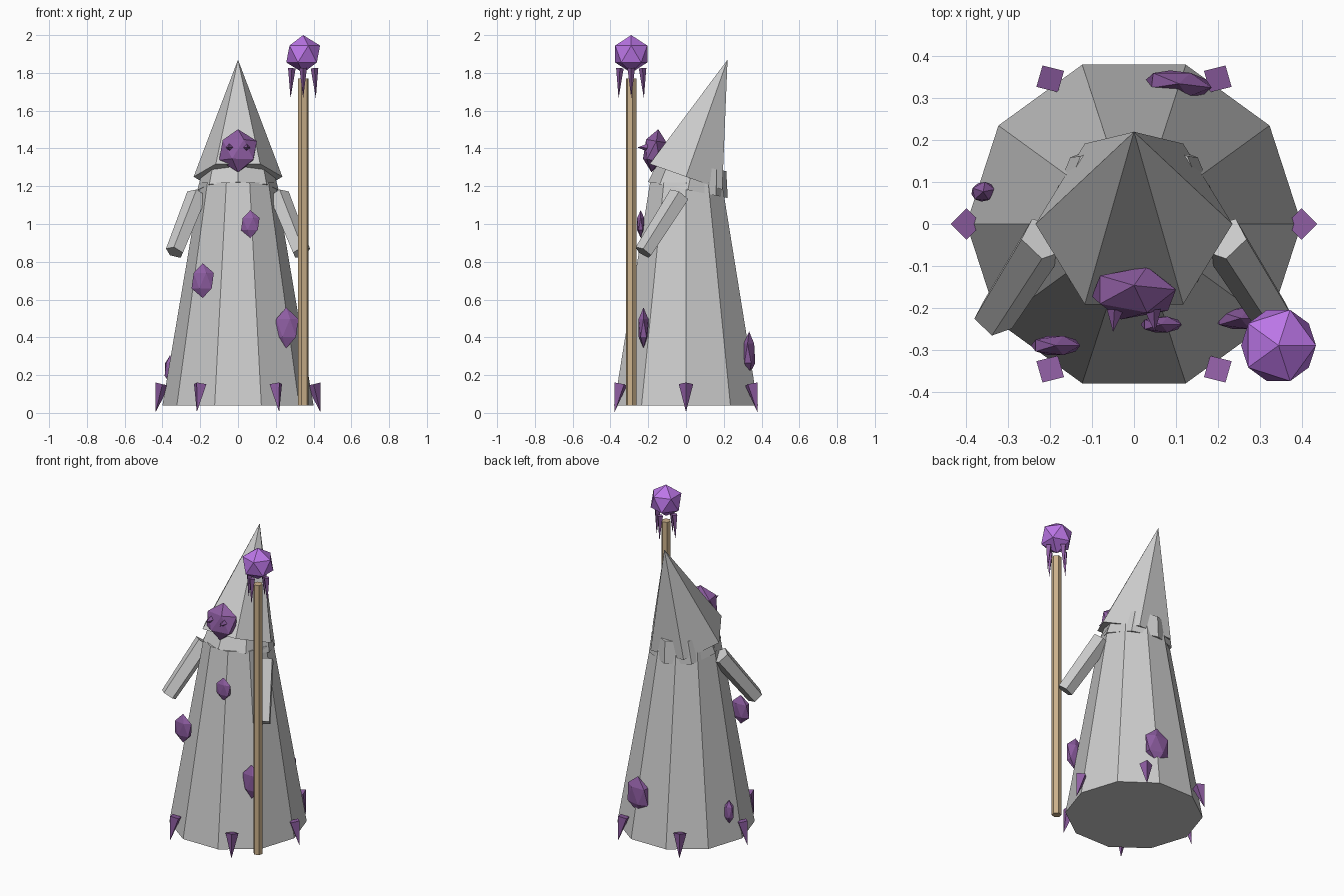
import bpy, bmesh
from math import sin, cos, pi, radians
from mathutils import Vector, Matrix, Euler

if "Cube" in bpy.data.objects:
    bpy.data.objects.remove(bpy.data.objects["Cube"])


def material(name, rgb):
    m = bpy.data.materials.new(name)
    m.diffuse_color = (*rgb, 1)
    m.use_nodes = True
    m.node_tree.nodes["Principled BSDF"].inputs["Base Color"].default_value = m.diffuse_color
    return m


PURPLE = material("crystal_purple", (0.27, 0.11, 0.36))
BRIGHT = material("orb_purple", (0.50, 0.18, 0.80))
WOOD = material("wood", (0.60, 0.44, 0.26))


def finish(bm, name, mat):
    bmesh.ops.recalc_face_normals(bm, faces=bm.faces)
    me = bpy.data.meshes.new(name)
    bm.to_mesh(me)
    bm.free()
    ob = bpy.data.objects.new(name, me)
    bpy.context.collection.objects.link(ob)
    if mat:
        me.materials.append(mat)
    return ob


def prism(name, a, b, r1, r2, sides, mat=None, spin=0.0):
    """Flat-sided cone or tapered cylinder from point a to point b."""
    a, b = Vector(a), Vector(b)
    q = Vector((0, 0, 1)).rotation_difference(b - a)
    bm = bmesh.new()

    def ring(c, r):
        return [bm.verts.new(c + q @ Vector((r * cos(spin + 2 * pi * i / sides),
                                             r * sin(spin + 2 * pi * i / sides), 0)))
                for i in range(sides)]
    low = ring(a, r1)
    bm.faces.new(low)
    if r2 > 0:
        high = ring(b, r2)
        bm.faces.new(high)
        for i in range(sides):
            j = (i + 1) % sides
            bm.faces.new((low[i], low[j], high[j], high[i]))
    else:
        tip = bm.verts.new(b)
        for i in range(sides):
            bm.faces.new((low[i], low[(i + 1) % sides], tip))
    return finish(bm, name, mat)


def crystal(name, loc, size, rot=(0, 0, 0), mat=PURPLE):
    """Stretched 20-sided gem; size gives the half extents."""
    bm = bmesh.new()
    bmesh.ops.create_icosphere(bm, subdivisions=1, radius=1)
    bm.transform(Matrix.LocRotScale(Vector(loc), Euler(rot), Vector(size)))
    return finish(bm, name, mat)


# robe, collar and leaning hood
prism("robe", (0, 0, 0.04), (0, 0, 1.22), 0.40, 0.20, 10)
prism("collar", (0, 0.01, 1.18), (0, 0.037, 1.315), 0.215, 0.18, 8)
prism("hood", (0, 0, 1.25), (0, 0.22, 1.87), 0.235, 0, 6)

# arms
for s, side in ((-1, "left"), (1, "right")):
    prism(f"{side}_arm", (s * 0.215, -0.035, 1.15), (s * 0.335, -0.225, 0.85),
          0.058, 0.05, 5, spin=pi / 2 - s * pi / 10)

# face gem with two eye spikes
crystal("face", (0, -0.165, 1.388), (0.112, 0.065, 0.115), (-0.16, 0, 0))
for s in (-1, 1):
    prism("eye", (s * 0.045, -0.205, 1.405), (s * 0.05, -0.258, 1.405),
          0.02, 0, 4, PURPLE)

# staff with orb and claws
SX, SY = 0.345, -0.29
prism("staff", (SX, SY, 0.04), (SX, SY, 1.77), 0.028, 0.028, 6, WOOD, spin=0.25)
crystal("orb", (SX, SY, 1.90), (0.1, 0.1, 0.1), mat=BRIGHT)
for i in range(4):
    c, s = cos(i * pi / 2), sin(i * pi / 2)
    prism("claw", (SX + 0.06 * c, SY + 0.06 * s, 1.825),
          (SX + 0.067 * c, SY + 0.067 * s, 1.665), 0.02, 0, 4, PURPLE)

# gems growing on the robe
for loc, size, yaw in (
        ((0.065, -0.24, 1.00), (0.055, 0.022, 0.073), 0),
        ((-0.187, -0.29, 0.70), (0.066, 0.027, 0.092), 0),
        ((0.255, -0.225, 0.45), (0.072, 0.03, 0.108), 0),
        ((0.107, 0.335, 0.315), (0.088, 0.034, 0.115), -0.12),
        ((-0.36, 0.077, 0.23), (0.032, 0.026, 0.075), 0.2)):
    crystal("robe_gem", loc, size, (0, 0, yaw))

# spikes around the hem, tips down and outward
for i in range(6):
    c, s = cos(i * pi / 3), sin(i * pi / 3)
    prism("hem_spike", (0.40 * c, 0.40 * s, 0.152), (0.436 * c, 0.436 * s, 0.005),
          0.038, 0, 4, PURPLE, spin=i * pi / 3)
